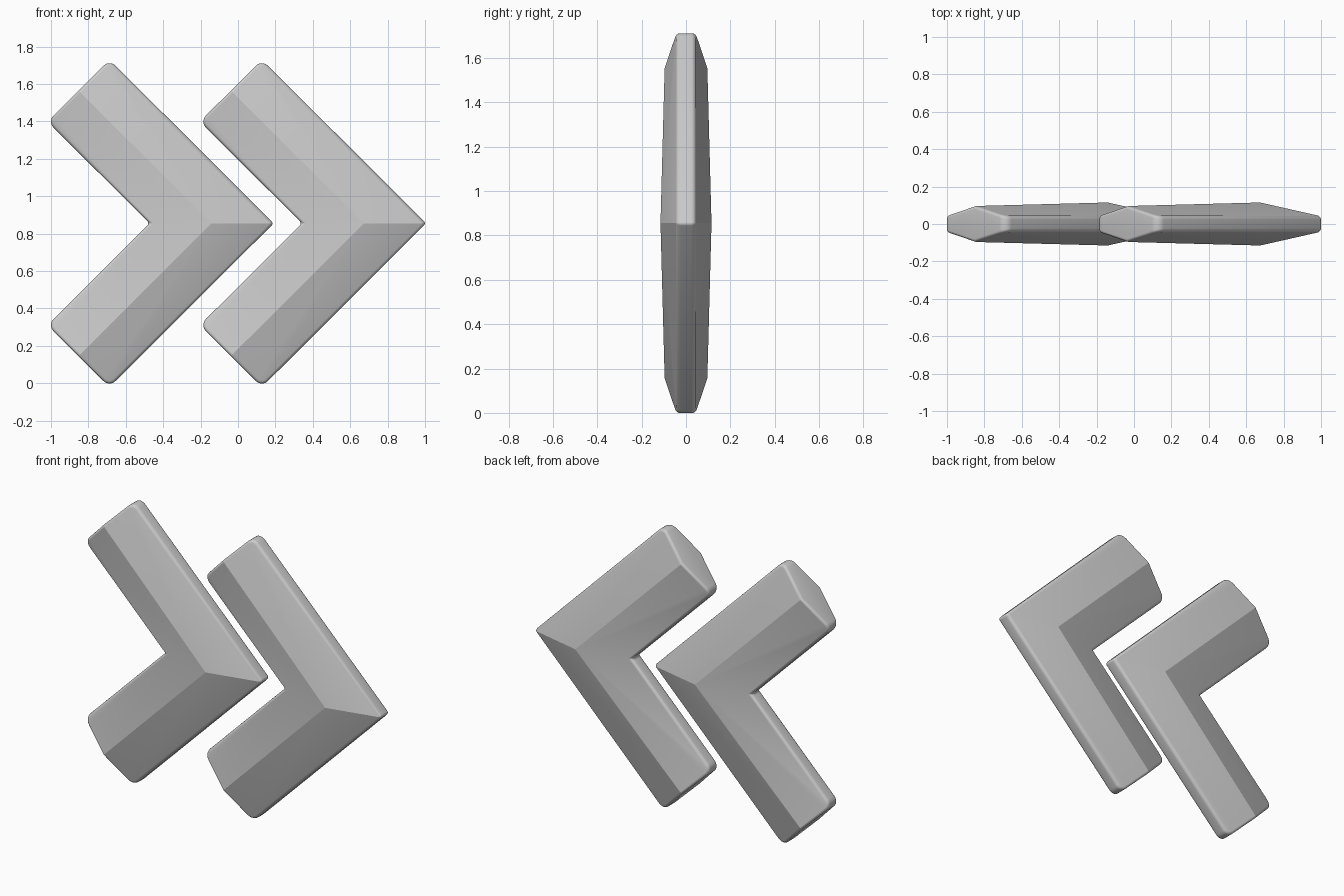
import bpy
import bmesh

cube = bpy.data.objects.get("Cube")
if cube:
    bpy.data.objects.remove(cube, do_unlink=True)

grey = bpy.data.materials.new("plain_grey")
grey.use_nodes = True
colour = (0.6, 0.6, 0.6, 1)
grey.diffuse_color = colour
grey.node_tree.nodes["Principled BSDF"].inputs["Base Color"].default_value = colour

MID = 0.855    # height of the elbow
EDGE = 0.04    # half thickness of the side walls


def section(bm, inner, outer, ridge):
    """Six-sided cross-section between an inner and an outer (x, z) point."""
    mx, mz = (inner[0] + outer[0]) / 2, (inner[1] + outer[1]) / 2
    ring = [(inner, EDGE), ((mx, mz), ridge), (outer, EDGE),
            (outer, -EDGE), ((mx, mz), -ridge), (inner, -EDGE)]
    return [bm.verts.new((p[0], y, p[1])) for p, y in ring]


def chevron(name, shift):
    bm = bmesh.new()
    # Upper end, elbow and lower end
    inner, outer = (-0.204 + shift, 0.544), (0.128 + shift, 0.875)
    rings = [
        section(bm, (inner[0], MID + inner[1]), (outer[0], MID + outer[1]), 0.096),
        section(bm, (0.342 + shift, MID), (1.006 + shift, MID), 0.115),
        section(bm, (inner[0], MID - inner[1]), (outer[0], MID - outer[1]), 0.096),
    ]
    for a, b in zip(rings, rings[1:]):
        for i in range(6):
            j = (i + 1) % 6
            bm.faces.new((a[i], a[j], b[j], b[i]))
    bm.faces.new(rings[0])
    bm.faces.new(rings[2])
    bmesh.ops.recalc_face_normals(bm, faces=bm.faces)

    # Round the four end corners
    corners = []
    for ring in (rings[0], rings[2]):
        corners += [bm.edges.get((ring[0], ring[5])), bm.edges.get((ring[2], ring[3]))]
    bmesh.ops.bevel(bm, geom=corners, offset=0.045, segments=5,
                    profile=0.5, affect='EDGES')

    mesh = bpy.data.meshes.new(name)
    bm.to_mesh(mesh)
    bm.free()
    mesh.materials.append(grey)
    obj = bpy.data.objects.new(name, mesh)
    bpy.context.collection.objects.link(obj)

    # Soften the rims, leaving the shallow ridges crisp
    bevel = obj.modifiers.new("soft_rim", 'BEVEL')
    bevel.width = 0.016
    bevel.segments = 5
    bevel.limit_method = 'ANGLE'
    bevel.angle_limit = 0.75
    bpy.ops.object.select_all(action='DESELECT')
    obj.select_set(True)
    bpy.context.view_layer.objects.active = obj
    bpy.ops.object.modifier_apply(modifier=bevel.name)
    bpy.ops.object.shade_smooth_by_angle(angle=0.39)


chevron("right_chevron", -0.815)
chevron("left_chevron", 0)
